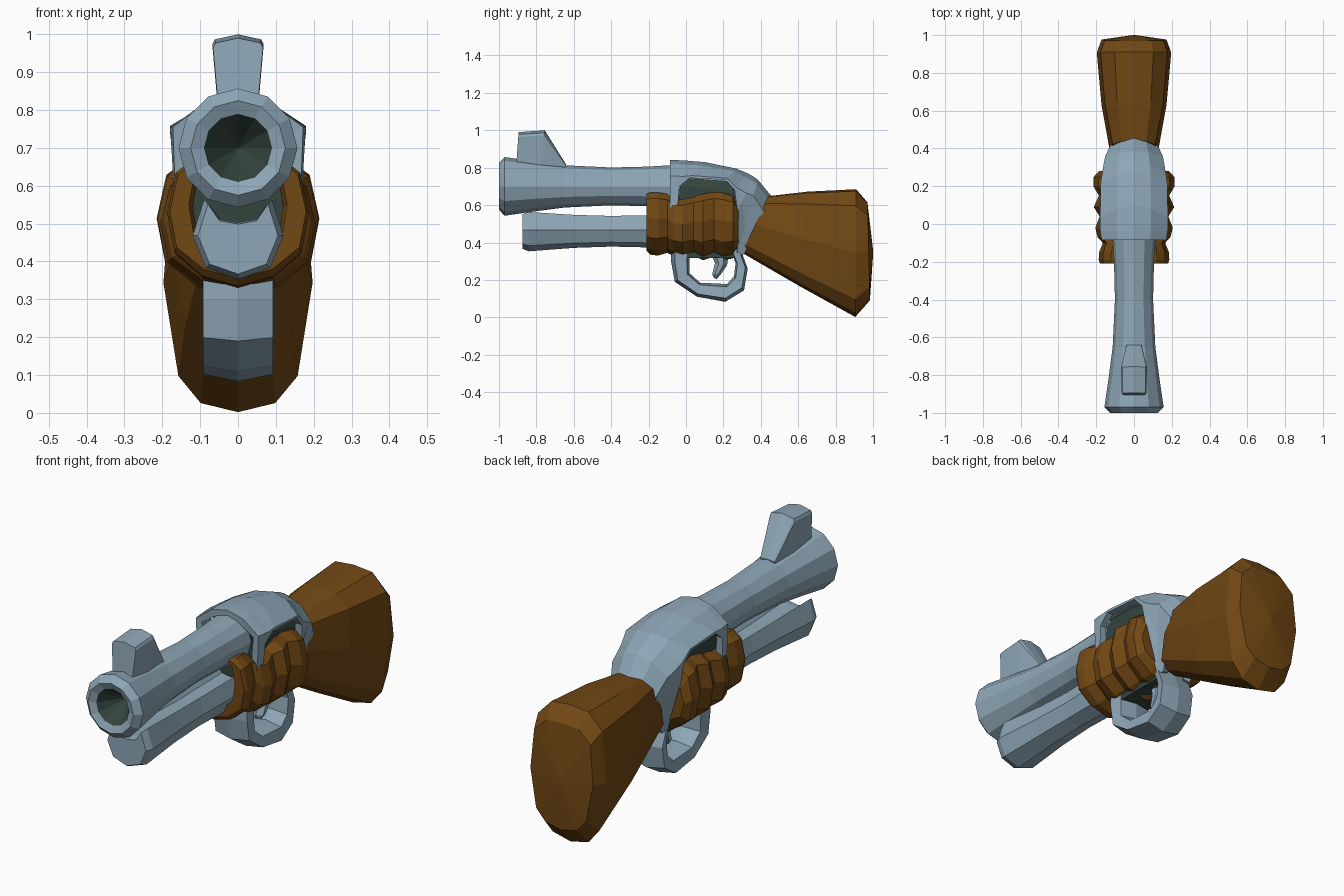
import bpy, math
from mathutils import Vector

if "Cube" in bpy.data.objects:
    bpy.data.objects.remove(bpy.data.objects["Cube"])


def material(name, col):
    m = bpy.data.materials.new(name)
    m.diffuse_color = (*col, 1)
    m.use_nodes = True
    m.node_tree.nodes["Principled BSDF"].inputs["Base Color"].default_value = m.diffuse_color
    return m


STEEL = material("blue grey steel", (0.27, 0.385, 0.47))
WOOD = material("brown wood", (0.17, 0.066, 0.007))
DARK = material("dark interior", (0.035, 0.058, 0.048))


def loft(name, rings, mat, caps=(True, True), closed=True):
    """Skin a row of equal-length point rings, then face it outwards."""
    n = len(rings[0])
    verts = [Vector(p) for r in rings for p in r]
    faces = []
    for i in range(len(rings) - 1):
        for j in range(n if closed else n - 1):
            k = (j + 1) % n
            faces.append((i * n + j, i * n + k, (i + 1) * n + k, (i + 1) * n + j))
    if caps[0]:
        faces.append(tuple(range(n)))
    if caps[1]:
        faces.append(tuple(range(len(verts) - n, len(verts))))
    me = bpy.data.meshes.new(name)
    me.from_pydata(verts, [], faces)
    me.materials.append(mat)
    ob = bpy.data.objects.new(name, me)
    bpy.context.collection.objects.link(ob)
    bpy.context.view_layer.objects.active = ob
    ob.select_set(True)
    bpy.ops.object.mode_set(mode='EDIT')
    bpy.ops.mesh.select_all(action='SELECT')
    bpy.ops.mesh.normals_make_consistent(inside=False)
    bpy.ops.object.mode_set(mode='OBJECT')
    ob.select_set(False)
    return ob


def mirror_ring(half):
    """Half outline running top to bottom (x >= 0) -> full ring."""
    return half + [(-x, y, z) for x, y, z in reversed(half) if x > 1e-6]


def slanted(top, bot, w, prof):
    """Section between a top and a bottom (y, z) point; prof = (x factor, t)."""
    return mirror_ring([(fx * w, top[0] + (bot[0] - top[0]) * t,
                         top[1] + (bot[1] - top[1]) * t) for fx, t in prof])


def circle(y, r, z=0.70, n=12):
    return [(r * math.sin(2 * math.pi * i / n), y, z + r * math.cos(2 * math.pi * i / n))
            for i in range(n)]


# Barrel with a flared muzzle and a dark conical bore
loft("barrel", [circle(y, r) for y, r in [
    (-0.985, 0.09), (-1.0, 0.125), (-0.97, 0.157), (-0.82, 0.135), (-0.65, 0.113),
    (-0.4, 0.101), (-0.2, 0.106), (-0.05, 0.115)]], STEEL, (False, True))
loft("bore", [circle(-0.985, 0.09), circle(-0.86, 0.002)], DARK, (False, True))
bpy.data.objects["bore"].data.flip_normals()

# Front sight
SIGHT = [(0, 0), (0.9, 0.06), (1, 0.12), (0.75, 1)]
loft("front_sight", [slanted(t, b, w, SIGHT) for t, b, w in [
    ((-0.895, 0.99), (-0.91, 0.78), 0.066), ((-0.755, 1.0), (-0.78, 0.78), 0.068),
    ((-0.64, 0.815), (-0.645, 0.78), 0.04)]], STEEL)

# Magazine tube with a grooved top
TUBE = [(0, 0.035), (0.055, 0.045), (0.09, 0.095), (0.12, 0.0), (0.085, -0.085), (0, -0.115)]
loft("magazine_tube", [mirror_ring([(x * s, y, 0.468 + z * s) for x, z in TUBE])
     for y, s in [(-0.875, 0.88), (-0.84, 1.0), (-0.6, 0.84), (-0.4, 0.78),
                  (-0.2, 0.82), (-0.05, 0.85)]], STEEL)

# Ribbed pump grip: open-topped U shell
GRIP = [(0.65, 0), (0.88, 0.1), (1, 0.42), (0.9, 0.73), (0.5, 0.92), (0, 1)]


def grip_ring(y, w, top, bot):
    h = top - bot
    outer = [(fx * w, y, top - t * h) for fx, t in GRIP]
    inner = [(fx * 0.72 * w, y, top - t * h * 0.86) for fx, t in GRIP]
    left = lambda pts: [(-x, yy, z) for x, yy, z in pts]
    return outer + left(outer[-2::-1]) + left(inner) + inner[-2::-1]


loft("pump_grip", [grip_ring(*s) for s in [
    (-0.21, 0.18, 0.66, 0.355), (-0.19, 0.187, 0.668, 0.335), (-0.15, 0.185, 0.668, 0.33),
    (-0.1, 0.165, 0.66, 0.345), (-0.07, 0.193, 0.63, 0.33), (-0.02, 0.205, 0.63, 0.315),
    (0.04, 0.182, 0.645, 0.33), (0.09, 0.213, 0.66, 0.305), (0.15, 0.186, 0.67, 0.325),
    (0.2, 0.215, 0.665, 0.305), (0.25, 0.213, 0.65, 0.315), (0.28, 0.185, 0.59, 0.37)]], WOOD)


# Receiver: arched shell whose lower edge rises to leave the side windows
def shell_ring(top, bot, w, wb):
    dy, dz = bot[0] - top[0], bot[1] - top[1]
    f = min(0.085 / -dz, 0.85)
    half = [(x, top[0] + dy * t, top[1] + dz * t) for x, t in
            [(0, 0), (0.5 * w, f * 0.25), (w, f), ((w + wb) / 2, (1 + f) / 2), (wb, 1)]]
    return [(-x, y, z) for x, y, z in reversed(half[1:])] + half


receiver = loft("receiver", [shell_ring(*s) for s in [
    ((-0.085, 0.84), (-0.085, 0.57), 0.172, 0.165), ((-0.04, 0.84), (-0.045, 0.58), 0.178, 0.17),
    ((0.0, 0.838), (-0.035, 0.70), 0.18, 0.175), ((0.1, 0.83), (0.02, 0.745), 0.18, 0.18),
    ((0.27, 0.795), (0.21, 0.735), 0.176, 0.176), ((0.33, 0.77), (0.26, 0.68), 0.168, 0.17),
    ((0.365, 0.75), (0.275, 0.57), 0.16, 0.16), ((0.385, 0.735), (0.275, 0.335), 0.152, 0.09),
    ((0.455, 0.65), (0.31, 0.335), 0.125, 0.08)]], STEEL, (False, False), closed=False)
# make sure the open shell faces up before thickening it inwards
if sum(p.normal.z * p.area for p in receiver.data.polygons) < 0:
    receiver.data.flip_normals()
sol = receiver.modifiers.new("wall", 'SOLIDIFY')
sol.thickness = 0.035
sol.offset = -1

# Dark inside of the receiver, and its underside
CORE = [(0, 0), (0.7, 0.02), (1, 0.2), (1, 0.75), (0.65, 1), (0, 1)]
loft("receiver_interior", [slanted((y, t), (y, 0.345), 0.125, CORE)
     for y, t in [(-0.06, 0.79), (0.1, 0.785), (0.28, 0.74)]], DARK)
loft("receiver_underside", [slanted((y, 0.4), (y, 0.318), 0.08, [(0, 0), (1, 0), (1, 1), (0, 1)])
     for y in (-0.03, 0.28)], DARK)

# Trigger guard: outer and inner (y, z) outlines
OUTER = [(-0.08, 0.36), (-0.08, 0.30), (-0.06, 0.19), (0.06, 0.11), (0.21, 0.083),
         (0.31, 0.144), (0.33, 0.26), (0.29, 0.37)]
INNER = [(0.02, 0.36), (0.02, 0.30), (0.02, 0.235), (0.075, 0.185), (0.22, 0.178),
         (0.257, 0.22), (0.265, 0.29), (0.24, 0.36)]
GUARD = [(0, 0), (1, 0.2), (0.92, 0.85), (0, 1)]
loft("trigger_guard", [slanted(o, i, 0.092, GUARD) for o, i in zip(OUTER, INNER)], STEEL)

# Trigger
loft("trigger", [slanted(a, b, w, [(0, 0), (1, 0.3), (1, 0.7), (0, 1)]) for a, b, w in [
    ((0.13, 0.35), (0.23, 0.35), 0.035), ((0.155, 0.29), (0.22, 0.28), 0.035),
    ((0.14, 0.23), (0.19, 0.235), 0.03), ((0.15, 0.21), (0.165, 0.205), 0.015)]], STEEL)

# Shoulder stock with a slightly domed butt
STOCK = [(0, 0), (0.52, 0.015), (0.9, 0.13), (1, 0.5), (0.8, 0.86), (0.5, 0.965), (0, 1)]
loft("shoulder_stock", [slanted(*s, STOCK) for s in [
    ((0.44, 0.648), (0.30, 0.345), 0.125), ((0.65, 0.672), (0.61, 0.165), 0.172),
    ((0.91, 0.685), (0.905, 0.002), 0.197), ((0.97, 0.615), (0.983, 0.09), 0.172),
    ((0.999, 0.37), (1.0, 0.33), 0.01)]], WOOD)
